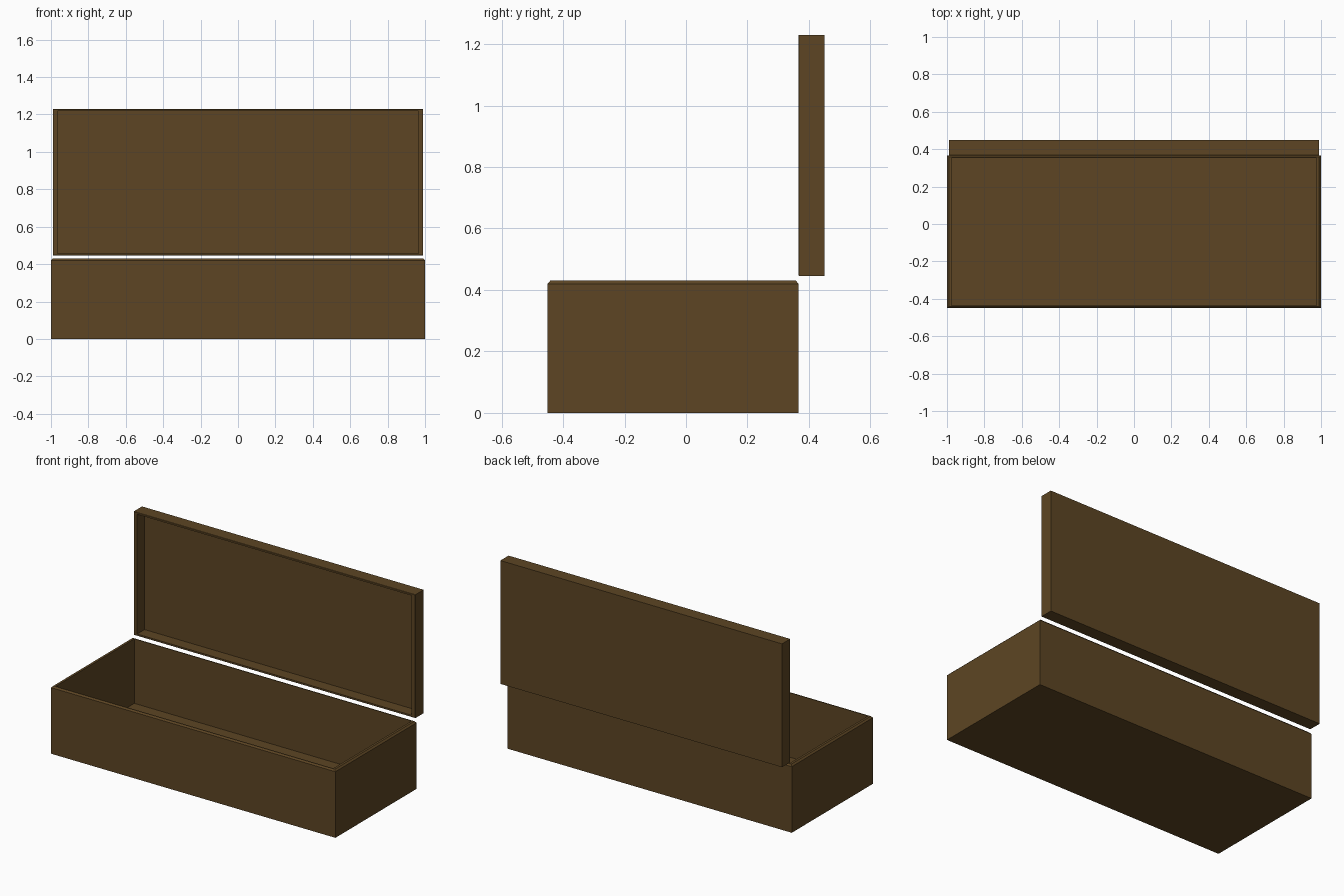
import bpy, bmesh
from mathutils import Matrix

if "Cube" in bpy.data.objects:
    bpy.data.objects.remove(bpy.data.objects["Cube"])

wood = bpy.data.materials.new("brown wood")
wood.diffuse_color = (0.109, 0.06, 0.017, 1)
wood.use_nodes = True
wood.node_tree.nodes["Principled BSDF"].inputs["Base Color"].default_value = wood.diffuse_color


def tray(name, half_x, half_y, height, wall_x, wall_y, floor, chamfer, matrix):
    """Open tray lofted through rectangular rings: outside, rim, inside."""
    bm = bmesh.new()
    rings = []
    for dx, dy, z in [(0, 0, 0), (0, 0, height - chamfer),
                      (chamfer, min(chamfer, wall_y * 0.6), height),
                      (wall_x, wall_y, height), (wall_x, wall_y, floor)]:
        x, y = half_x - dx, half_y - dy
        rings.append([bm.verts.new((sx * x, sy * y, z))
                      for sx, sy in ((-1, -1), (1, -1), (1, 1), (-1, 1))])
    for a, b in zip(rings, rings[1:]):
        for i in range(4):
            j = (i + 1) % 4
            bm.faces.new((a[i], a[j], b[j], b[i]))
    bm.faces.new(rings[0][::-1])
    bm.faces.new(rings[-1])
    bm.transform(matrix)
    bmesh.ops.recalc_face_normals(bm, faces=bm.faces)
    mesh = bpy.data.meshes.new(name)
    bm.to_mesh(mesh)
    bm.free()
    mesh.materials.append(wood)
    bpy.context.collection.objects.link(bpy.data.objects.new(name, mesh))


# Box body
tray("box_body", 1.0, 0.408, 0.43, 0.025, 0.014, 0.02, 0.01,
     Matrix.Translation((0, -0.042, 0)))

# Lid, stood upright behind the box with its hollow side facing forward
tray("open_lid", 0.99, 0.392, 0.084, 0.025, 0.012, 0.01, 0.002,
     Matrix.Translation((0, 0.45, 0.838)) @ Matrix.Rotation(1.5707963, 4, 'X'))
